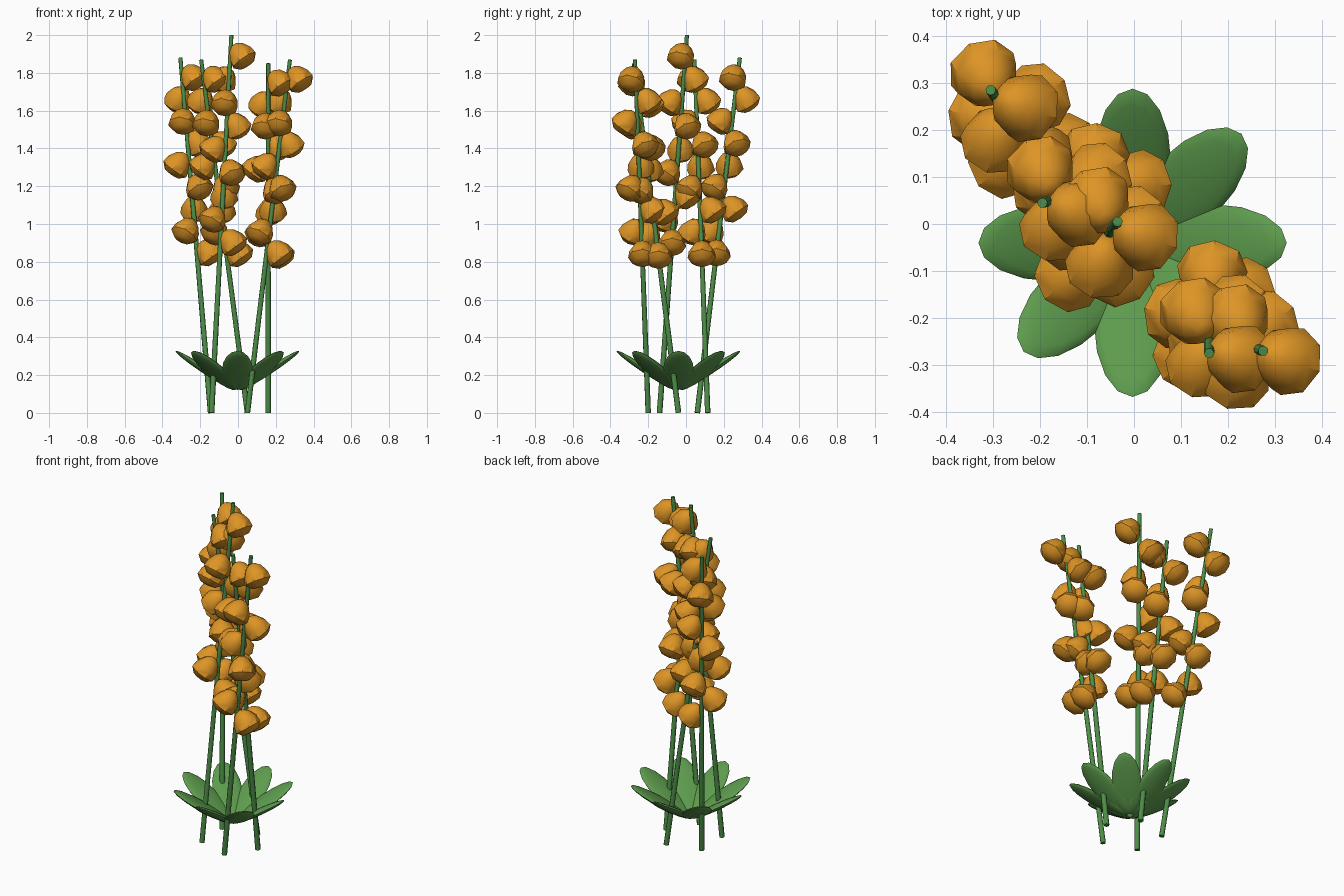
import bpy, bmesh, math
from mathutils import Vector, Matrix

if "Cube" in bpy.data.objects:
    bpy.data.objects.remove(bpy.data.objects["Cube"])


def material(name, rgb):
    m = bpy.data.materials.new(name)
    m.diffuse_color = (*rgb, 1)
    m.use_nodes = True
    m.node_tree.nodes["Principled BSDF"].inputs["Base Color"].default_value = m.diffuse_color
    return m


STEM = material("stem green", (0.075, 0.27, 0.065))
LEAF = material("leaf green", (0.11, 0.33, 0.075))
PETAL = material("orange petal", (0.73, 0.30, 0.019))


def finish(bm, name, mat, angle):
    bmesh.ops.recalc_face_normals(bm, faces=bm.faces)
    me = bpy.data.meshes.new(name)
    bm.to_mesh(me)
    bm.free()
    me.materials.append(mat)
    ob = bpy.data.objects.new(name, me)
    bpy.context.collection.objects.link(ob)
    bpy.ops.object.select_all(action='DESELECT')
    ob.select_set(True)
    bpy.context.view_layer.objects.active = ob
    bpy.ops.object.shade_smooth_by_angle(angle=math.radians(angle))
    return ob


def lathe(bm, profile, sides, mat):
    """Closed turned solid; first and last profile points lie on the axis."""
    bottom = bm.verts.new(mat @ Vector((0, 0, profile[0][1])))
    top = bm.verts.new(mat @ Vector((0, 0, profile[-1][1])))
    rings = []
    for r, z in profile[1:-1]:
        rings.append([bm.verts.new(mat @ Vector((r * math.cos(a), r * math.sin(a), z)))
                      for a in (2 * math.pi * k / sides for k in range(sides))])
    for k in range(sides):
        n = (k + 1) % sides
        bm.faces.new((bottom, rings[0][n], rings[0][k]))
        bm.faces.new((top, rings[-1][k], rings[-1][n]))
        for lo, hi in zip(rings, rings[1:]):
            bm.faces.new((lo[k], lo[n], hi[n], hi[k]))


# Stems: base and tip of each straight stalk
STALKS = [
    ((-0.145, 0.060, 0), (-0.305, 0.285, 1.88)),
    ((0.050, 0.115, 0), (-0.195, 0.045, 1.87)),
    ((-0.140, -0.140, 0), (-0.035, 0.005, 2.00)),
    ((0.160, -0.040, 0), (0.160, -0.275, 1.85)),
    ((0.050, -0.200, 0), (0.275, -0.270, 1.87)),
]
# Bell flower profile: domed mouth below, rounded crown above
BELL = [(0, -0.062), (0.045, -0.056), (0.075, -0.027),
        (0.069, 0.012), (0.045, 0.053), (0.018, 0.072), (0, 0.075)]

for s, (base, tip) in enumerate(STALKS, 1):
    base, tip = Vector(base), Vector(tip)
    axis = tip - base
    bm = bmesh.new()
    rot = axis.to_track_quat('Z', 'Y').to_matrix().to_4x4()
    bmesh.ops.create_cone(bm, cap_ends=True, segments=8, radius1=0.015, radius2=0.011,
                          depth=axis.length,
                          matrix=Matrix.Translation((base + tip) / 2) @ rot)
    finish(bm, f"stem_{s}", STEM, 50)

    # Nine flowers spiralling up the upper half by the golden angle
    bm = bmesh.new()
    for i in range(9):
        a = -math.radians(137.5) * i
        out = Vector((math.cos(a), math.sin(a), 0))
        pos = base + axis * (0.451 + 0.0617 * i) + out * 0.064
        tilt = Matrix.Rotation(a, 4, 'Z') @ Matrix.Rotation(math.radians(-36), 4, 'Y')
        lathe(bm, BELL, 8, Matrix.Translation(pos) @ tilt)
    finish(bm, f"flowers_{s}", PETAL, 40)

# Rosette of eight flattened leaves rising outwards
for k in range(8):
    bm = bmesh.new()
    m = (Matrix.Translation((-0.003, -0.04, 0.225))
         @ Matrix.Rotation(k * math.pi / 4, 4, 'Z')
         @ Matrix.Translation((0.172, 0, 0))
         @ Matrix.Rotation(math.radians(-33.5), 4, 'Y')
         @ Matrix.Diagonal((0.187, 0.082, 0.018, 1)))
    bmesh.ops.create_uvsphere(bm, u_segments=16, v_segments=10, radius=1, matrix=m)
    finish(bm, f"leaf_{k + 1}", LEAF, 60)
